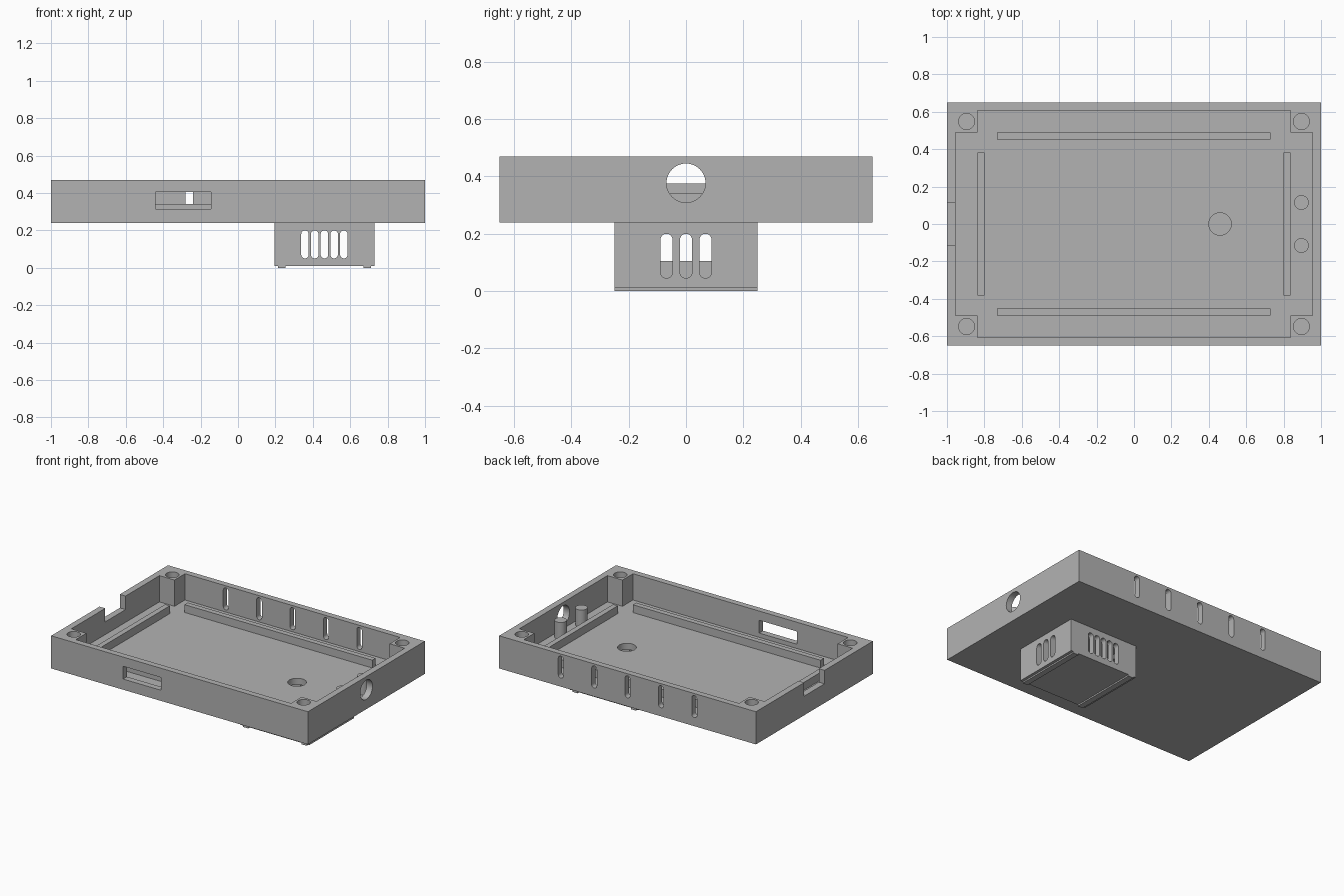
import bpy, bmesh, math
from mathutils import Matrix, Vector

cube = bpy.data.objects.get("Cube")
if cube:
    bpy.data.objects.remove(cube, do_unlink=True)

grey = bpy.data.materials.new("plain grey")
grey.use_nodes = True
colour = (0.45, 0.45, 0.45, 1)
grey.diffuse_color = colour
grey.node_tree.nodes["Principled BSDF"].inputs["Base Color"].default_value = colour


def finish(name, bm):
    bmesh.ops.recalc_face_normals(bm, faces=bm.faces)
    mesh = bpy.data.meshes.new(name)
    bm.to_mesh(mesh)
    bm.free()
    mesh.materials.append(grey)
    obj = bpy.data.objects.new(name, mesh)
    bpy.context.collection.objects.link(obj)
    return obj


def box(name, x0, x1, y0, y1, z0, z1):
    bm = bmesh.new()
    bmesh.ops.create_cube(bm, size=1)
    for v in bm.verts:
        v.co = ((x0 + x1) / 2 + v.co.x * (x1 - x0),
                (y0 + y1) / 2 + v.co.y * (y1 - y0),
                (z0 + z1) / 2 + v.co.z * (z1 - z0))
    return finish(name, bm)


def rod(name, centre, radius, length, axis="Z"):
    turn = Matrix.Rotation(math.pi / 2, 4, "Y") if axis == "X" else Matrix()
    bm = bmesh.new()
    bmesh.ops.create_cone(bm, cap_ends=True, segments=48, radius1=radius, radius2=radius,
                          depth=length, matrix=Matrix.Translation(centre) @ turn)
    return finish(name, bm)


def slot(name, centre, width, z0, z1, length, axis):
    """Upright round-ended prism running along the given axis."""
    r, steps = width / 2, 12
    bm = bmesh.new()
    ring = []
    for end, zc in ((0, z1 - r), (math.pi, z0 + r)):
        for i in range(steps + 1):
            a = end + math.pi * i / steps
            side, z = r * math.cos(a), zc + r * math.sin(a)
            off = (side, -length / 2, z) if axis == "Y" else (-length / 2, side, z)
            ring.append(bm.verts.new(Vector(centre) + Vector(off)))
    face = bm.faces.new(ring)
    new = bmesh.ops.extrude_face_region(bm, geom=[face])["geom"]
    move = (0, length, 0) if axis == "Y" else (length, 0, 0)
    bmesh.ops.translate(bm, vec=move, verts=[v for v in new if isinstance(v, bmesh.types.BMVert)])
    return finish(name, bm)


def cut(target, cutter):
    mod = target.modifiers.new("cut", "BOOLEAN")
    mod.operation, mod.solver, mod.object = "DIFFERENCE", "EXACT", cutter
    bpy.context.view_layer.objects.active = target
    with bpy.context.temp_override(object=target, active_object=target):
        bpy.ops.object.modifier_apply(modifier=mod.name)
    bpy.data.objects.remove(cutter, do_unlink=True)


BASE, FLOOR, RIM = 0.24, 0.285, 0.47

# Tray with a cross-shaped cavity that leaves solid corner blocks
tray = box("tray", -1, 1, -0.65, 0.65, BASE, RIM)
cut(tray, box("cavity_long", -0.838, 0.838, -0.607, 0.607, FLOOR, 0.6))
cut(tray, box("cavity_wide", -0.955, 0.955, -0.49, 0.49, FLOOR, 0.6))

# Screw holes in the corner blocks
for sx in (-1, 1):
    for sy in (-1, 1):
        cut(tray, rod("screw_hole", (sx * 0.895, sy * 0.548, 0.45), 0.043, 0.3))

# Wall openings: front port, right round hole, left notch, rear vents
cut(tray, box("port", -0.44, -0.145, -0.7, -0.55, 0.315, 0.405))
cut(tray, rod("cable_hole", (1, 0, 0.377), 0.068, 0.2, "X"))
cut(tray, box("notch", -1.1, -0.9, -0.113, 0.113, 0.375, 0.6))
for i in range(-2, 3):
    cut(tray, slot("rear_vent", (i * 0.26, 0.65, 0), 0.04, 0.3, 0.455, 0.2, "Y"))

# Hole through the floor into the lower housing
cut(tray, rod("floor_hole", (0.46, 0, FLOOR), 0.06, 0.3))

# Rails around the floor
for s, side in ((-1, "front"), (1, "back")):
    y = s * 0.47
    box(side + "_rail", -0.733, 0.73, y - 0.0185, y + 0.0185, FLOOR - 0.01, 0.34)
for s, side in ((-1, "right"), (1, "left")):
    x = s * 0.818
    box(side + "_rail", x - 0.0185, x + 0.0185, -0.383, 0.383, FLOOR - 0.01, 0.34)

# Posts beside the round hole
posts = [rod("post", (0.895, s * 0.115, 0.34), 0.039, 0.13) for s in (-1, 1)]

# Lower housing, hollow and open to the underside of the tray
housing = box("lower_housing", 0.195, 0.73, -0.25, 0.25, 0.01, BASE)
cut(housing, box("hollow", 0.235, 0.69, -0.21, 0.21, 0.04, 0.4))
for i in range(-2, 3):
    cut(housing, slot("housing_vent", (0.462 + i * 0.052, 0, 0), 0.04, 0.05, 0.2, 0.8, "Y"))
for i in (-1, 0, 1):
    cut(housing, slot("side_vent", (0.73, i * 0.068, 0), 0.042, 0.045, 0.2, 0.2, "X"))
cut(housing, box("wire_opening", 0.1, 0.28, -0.1, 0.1, 0.105, 0.205))

# Thin foot strips under the housing
for x in (0.235, 0.69):
    box("foot_strip", x - 0.02, x + 0.02, -0.25, 0.25, 0, 0.015)

# Smooth the round walls, keep edges sharp
bpy.ops.object.select_all(action="DESELECT")
for obj in [tray, housing] + posts:
    obj.select_set(True)
bpy.context.view_layer.objects.active = tray
bpy.ops.object.shade_smooth_by_angle(angle=math.radians(30))
